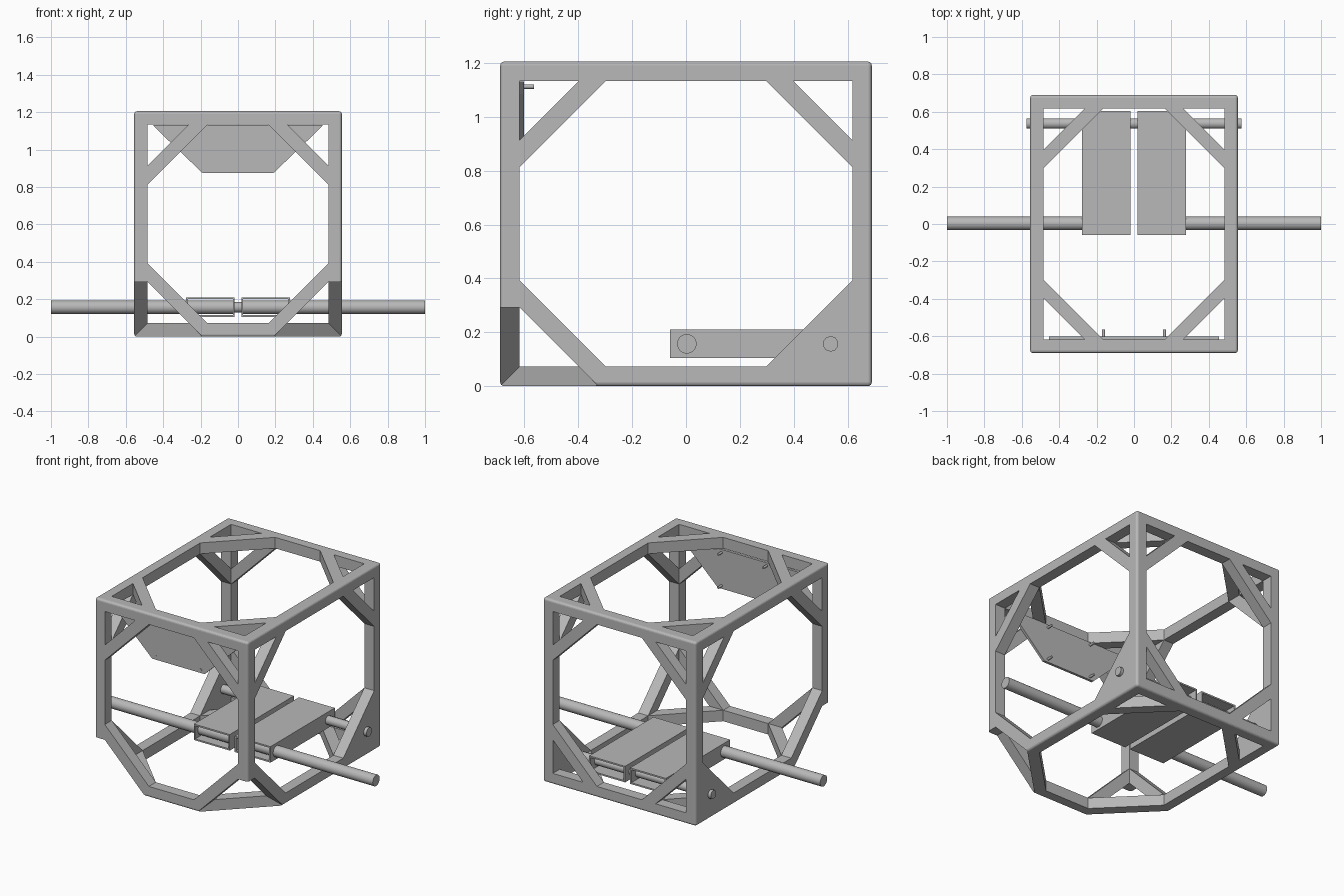
import bpy, bmesh
from mathutils import Vector, Matrix

cube = bpy.data.objects.get("Cube")
if cube:
    bpy.data.objects.remove(cube, do_unlink=True)

grey = bpy.data.materials.new("plain_grey")
grey.use_nodes = True
COLOUR = (0.48, 0.48, 0.48, 1)
grey.diffuse_color = COLOUR
grey.node_tree.nodes["Principled BSDF"].inputs["Base Color"].default_value = COLOUR

# Frame limits: outer box, inner box, brace leg lengths
LO, HI = Vector((-.555, -.69, 0)), Vector((.555, .69, 1.205))
WALL = .072
ILO, IHI = LO + Vector((WALL,) * 3), HI - Vector((WALL,) * 3)
BIG, SMALL = .32, .22


def finish(bm, name):
    bmesh.ops.recalc_face_normals(bm, faces=bm.faces)
    mesh = bpy.data.meshes.new(name)
    bm.to_mesh(mesh)
    bm.free()
    mesh.materials.append(grey)
    ob = bpy.data.objects.new(name, mesh)
    bpy.context.collection.objects.link(ob)
    return ob


def box_bm(lo, hi):
    bm = bmesh.new()
    lo, hi = Vector(lo), Vector(hi)
    size = Matrix.Diagonal((*(hi - lo), 1))
    bmesh.ops.create_cube(bm, size=1, matrix=Matrix.Translation((lo + hi) / 2) @ size)
    return bm


def prism(name, points, axis, start, end):
    """Extrude a 2D outline along an axis; the outline uses the other two axes in order."""
    bm = bmesh.new()
    verts = []
    for p in points:
        co = list(p)
        co.insert(axis, start)
        verts.append(bm.verts.new(co))
    face = bm.faces.new(verts)
    new = bmesh.ops.extrude_face_region(bm, geom=[face])["geom"]
    shift = Vector((0, 0, 0))
    shift[axis] = end - start
    bmesh.ops.translate(bm, vec=shift, verts=[g for g in new if isinstance(g, bmesh.types.BMVert)])
    return finish(bm, name)


def rod(name, start, end, radius, sides):
    start, end = Vector(start), Vector(end)
    d = end - start
    bm = bmesh.new()
    turn = d.to_track_quat('Z', 'Y').to_matrix().to_4x4()
    bmesh.ops.create_cone(bm, cap_ends=True, segments=sides, radius1=radius, radius2=radius,
                          depth=d.length, matrix=Matrix.Translation((start + end) / 2) @ turn)
    ob = finish(bm, name)
    bpy.ops.object.select_all(action='DESELECT')
    ob.select_set(True)
    bpy.context.view_layer.objects.active = ob
    bpy.ops.object.shade_smooth_by_angle(angle=.9)
    return ob


def cut(ob, cutter):
    mod = ob.modifiers.new("cut", 'BOOLEAN')
    mod.operation, mod.solver, mod.object = 'DIFFERENCE', 'EXACT', cutter
    dg = bpy.context.evaluated_depsgraph_get()
    mesh = bpy.data.meshes.new_from_object(ob.evaluated_get(dg))
    ob.modifiers.clear()
    ob.data = mesh
    bpy.data.objects.remove(cutter, do_unlink=True)


# Frame: rounded box, hollowed
bm = box_bm(LO, HI)
bmesh.ops.bevel(bm, geom=bm.edges[:], offset=.015, segments=4, profile=.5, affect='EDGES')
frame = finish(bm, "frame")
cut(frame, finish(box_bm(ILO, IHI), "cavity_cutter"))

# Openings: an octagon and corner triangles through each pair of faces
for axis in range(3):
    a, b = [i for i in range(3) if i != axis]
    start, end = LO[axis] - .1, HI[axis] + .1
    corners = [(sa, sb) for sa, sb in ((-1, -1), (1, -1), (1, 1), (-1, 1))]
    octagon = []
    for sa, sb in corners:
        ca = IHI[a] if sa > 0 else ILO[a]
        cb = IHI[b] if sb > 0 else ILO[b]
        along_a, along_b = (ca - sa * BIG, cb), (ca, cb - sb * BIG)
        octagon += [along_b, along_a] if sa * sb < 0 and sa < 0 or sa * sb > 0 and sa > 0 \
            else [along_a, along_b]
        if sa * sb > 0:
            octagon[-2:] = [along_b, along_a]
        else:
            octagon[-2:] = [along_a, along_b]
        # the lower rear corners of the sides stay solid
        if not (axis == 0 and sa > 0 and sb < 0):
            tri = [(ca, cb), (ca - sa * SMALL, cb), (ca, cb - sb * SMALL)]
            cut(frame, prism("corner_cutter", tri, axis, start, end))
    cut(frame, prism("octagon_cutter", octagon, axis, start, end))

# Lower front corners are cut away outside the braces
for s in (-1, 1):
    bm = box_bm((-.7, -.8, -.1), (.7, 0, ILO.z + SMALL))
    x, y, z = s * IHI.x, ILO.y, ILO.z
    planes = [((x, y, z + SMALL), (s, 0, -1)), ((x, y, z + SMALL), (0, -1, -1)),
              ((x, y + SMALL, z), (s, -1, 0))]
    for co, normal in planes:
        geom = bm.verts[:] + bm.edges[:] + bm.faces[:]
        bmesh.ops.bisect_plane(bm, geom=geom, plane_co=co, plane_no=normal, clear_inner=True)
        rim = [e for e in bm.edges if e.is_boundary]
        bmesh.ops.holes_fill(bm, edges=rim, sides=0)
    cut(frame, finish(bm, "front_corner_cutter"))

# Panel behind the upper front beam, with four pins
panel = [(-.19, .875), (.19, .875), (.41, 1.085), (.455, ILO.z + 1.06),
         (-.455, ILO.z + 1.06), (-.41, 1.085)]
prism("front_panel", panel, 1, ILO.y, ILO.y + .017)
for s in (-1, 1):
    for z in (.895, 1.112):
        rod("panel_pin", (s * .163, ILO.y - .001, z), (s * .163, -.565, z), .008, 12)

# Two open-ended tubes and the half rods passing through them
for s, side in ((1, "left"), (-1, "right")):
    near, far = sorted((s * .018, s * .278))
    tube = finish(box_bm((near, -.06, .105), (far, .605, .21)), side + "_tube")
    t = .01
    cut(tube, finish(box_bm((near + t, -.2, .105 + t), (far - t, .8, .21 - t)), "tube_cutter"))
    rod(side + "_main_rod", (s * .02, .003, .157), (s, .003, .157), .036, 32)

# Rear rod through the side gussets
rod("rear_rod", (-.575, .537, .157), (.575, .537, .157), .029, 10)
